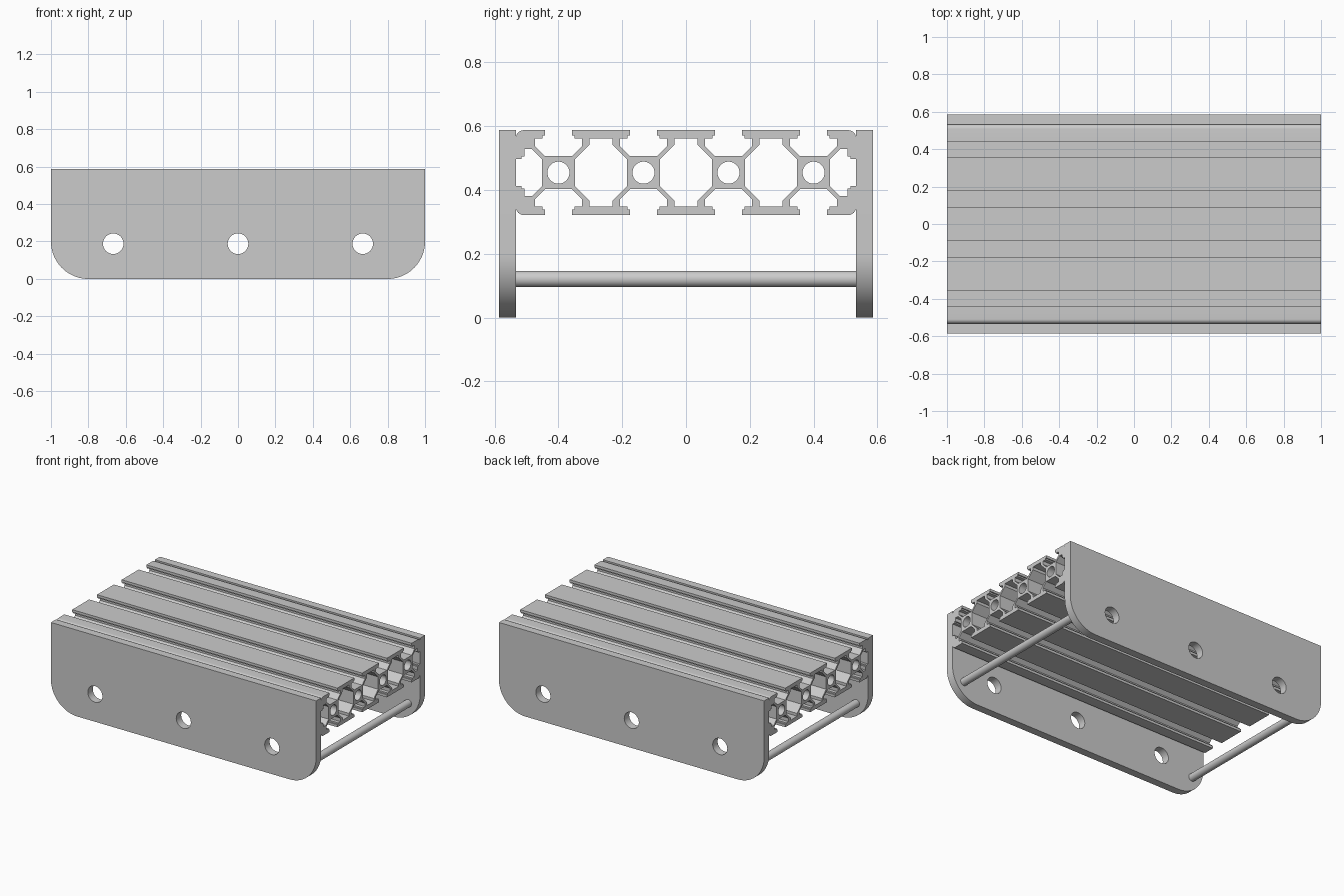
import bpy, bmesh, math
from mathutils import Matrix, Vector

if "Cube" in bpy.data.objects:
    bpy.data.objects.remove(bpy.data.objects["Cube"])

U = 0.26667 / 85          # profile drawing unit
MID_Z = 0.4545            # height of the profile's centre line
TOP = 0.588
WALL_IN, WALL_OUT = 0.5333, 0.5867

metal = bpy.data.materials.new("light grey metal")
metal.diffuse_color = (0.6, 0.6, 0.6, 1)
metal.use_nodes = True
metal.node_tree.nodes["Principled BSDF"].inputs["Base Color"].default_value = metal.diffuse_color


def arc(cx, cy, r, a0, a1, n):
    return [(cx + r * math.cos(math.radians(a0 + (a1 - a0) * i / n)),
             cy + r * math.sin(math.radians(a0 + (a1 - a0) * i / n))) for i in range(n + 1)]


def circle(cx, cy, r, n=48):
    return arc(cx, cy, r, 0, 360, n)[:-1]


def extrude(name, loops, depth, matrix):
    """Fill the outline (first loop) minus the holes, extruded both ways."""
    cu = bpy.data.curves.new(name, 'CURVE')
    cu.dimensions = '2D'
    cu.fill_mode = 'BOTH'
    cu.extrude = depth / 2
    for loop in loops:
        sp = cu.splines.new('POLY')
        sp.points.add(len(loop) - 1)
        for p, (x, y) in zip(sp.points, loop):
            p.co = (x, y, 0, 1)
        sp.use_cyclic_u = True
    tmp = bpy.data.objects.new(name + "_curve", cu)
    bpy.context.scene.collection.objects.link(tmp)
    bpy.context.view_layer.update()
    dg = bpy.context.evaluated_depsgraph_get()
    me = bpy.data.meshes.new_from_object(tmp.evaluated_get(dg))
    bpy.data.objects.remove(tmp)
    me.transform(matrix)
    bm = bmesh.new()
    bm.from_mesh(me)
    bmesh.ops.remove_doubles(bm, verts=bm.verts, dist=1e-5)
    bmesh.ops.recalc_face_normals(bm, faces=bm.faces)
    bm.to_mesh(me)
    bm.free()
    me.shade_smooth()
    me.set_sharp_from_angle(angle=math.radians(30))
    me.materials.clear()
    me.materials.append(metal)
    me.name = name
    ob = bpy.data.objects.new(name, me)
    bpy.context.scene.collection.objects.link(ob)
    return ob


# local axes: profile section lies in world YZ, side walls lie in world XZ
ALONG_X = Matrix(((0, 0, 1, 0), (1, 0, 0, 0), (0, 1, 0, 0), (0, 0, 0, 1)))
ALONG_Y = Matrix(((1, 0, 0, 0), (0, 0, -1, 0), (0, 1, 0, 0), (0, 0, 0, 1)))

# T-slot, left half then mirrored
half = [(-13.5, 42.5), (-13.5, 37), (-16, 37), (-16, 34), (-23.5, 34), (-23.5, 26.5), (-13.5, 16.5)]
slot = half + [(-x, y) for x, y in reversed(half)]


def placed_slot(cx, turn):
    r = Matrix.Rotation(math.radians(turn), 2)
    return [tuple(r @ Vector(p) + Vector((cx, 0))) for p in slot]


# slotted table bed: clockwise outline with rounded corners
cells = [-127.5, -42.5, 42.5, 127.5]
R, EX, EY = 8, 170 - 8, 42.5 - 8
outline = []
for c in cells:
    outline += placed_slot(c, 0)
outline += arc(EX, EY, R, 90, 0, 8)
outline += placed_slot(cells[-1], -90)
outline += arc(EX, -EY, R, 0, -90, 8)
for c in reversed(cells):
    outline += placed_slot(c, 180)
outline += arc(-EX, -EY, R, 270, 180, 8)
outline += placed_slot(cells[0], 90)
outline += arc(-EX, EY, R, 180, 90, 8)

# hollow chambers between cells, and round bores
quarter = [(26, 13.5), (11.5, 28), (11.5, 34)]
right = quarter + [(-x, y) for x, y in reversed(quarter)]
chamber = right + [(-x, -y) for x, y in right]
loops = [outline]
loops += [[(x + c, y) for x, y in chamber] for c in (-85, 0, 85)]
loops += [circle(c, 0, 11) for c in cells]
loops = [[(x * U, y * U) for x, y in lp] for lp in loops]
extrude("slotted_bed", loops, 2.0, Matrix.Translation((0, 0, MID_Z)) @ ALONG_X)

# side walls with rounded lower corners and three holes
wall = [(-1, TOP)] + arc(-0.8, 0.2, 0.2, 180, 270, 20) + arc(0.8, 0.2, 0.2, 270, 360, 20) + [(1, TOP)]
holes = [circle(x, 0.188, 0.055) for x in (-0.667, 0, 0.667)]
for name, s in (("front_wall", -1), ("back_wall", 1)):
    y = s * (WALL_IN + WALL_OUT) / 2
    extrude(name, [wall] + holes, WALL_OUT - WALL_IN, Matrix.Translation((0, y, 0)) @ ALONG_Y)

# cross rods joining the walls
for name, x in (("left_rod", -0.91), ("right_rod", 0.91)):
    extrude(name, [circle(x, 0.121, 0.0255, 40)], 2 * WALL_IN, ALONG_Y)
